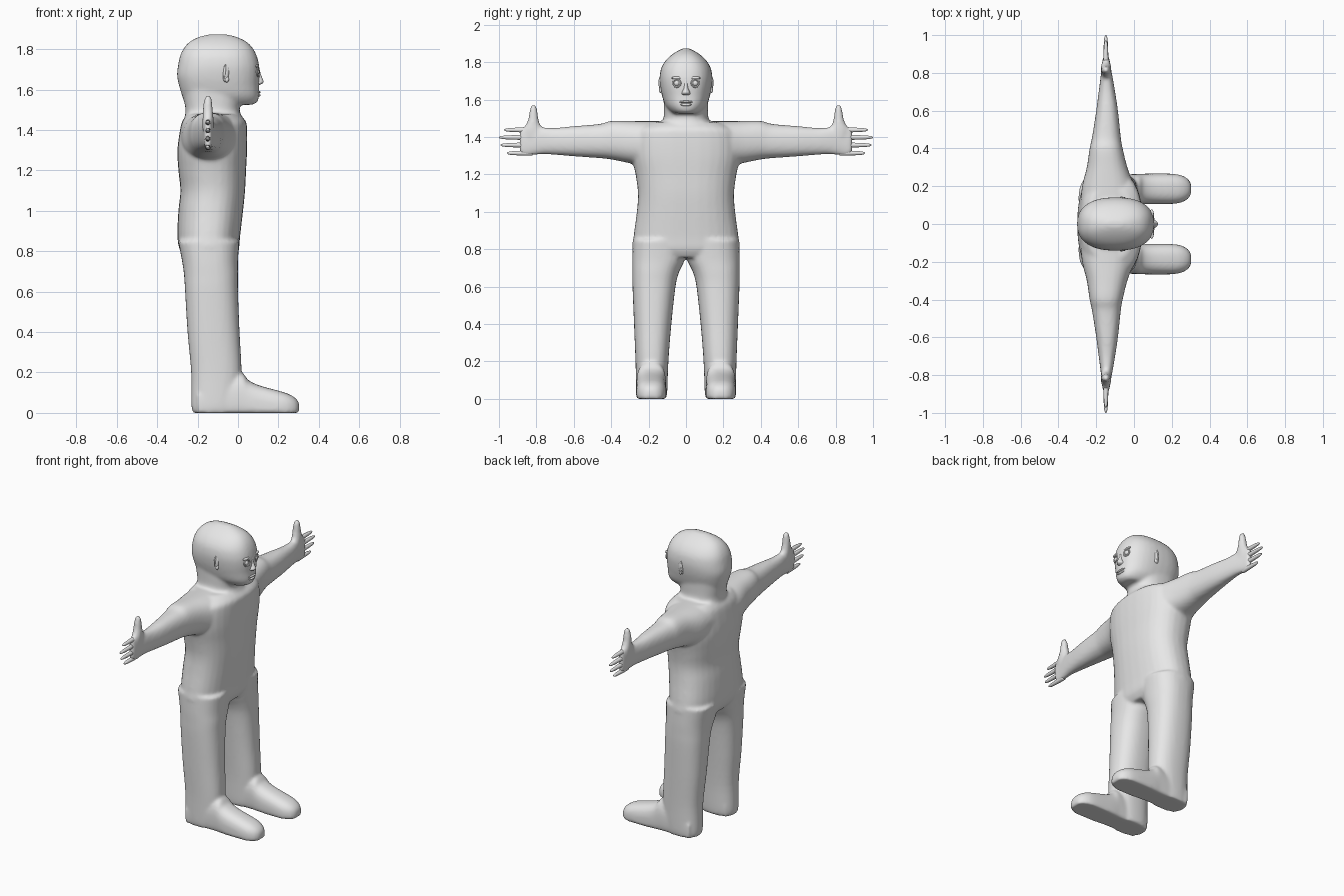
import bpy, bmesh, math
from mathutils import Matrix, Vector

grey = bpy.data.materials.new("plain grey")
grey.diffuse_color = (0.8, 0.8, 0.8, 1)


def dense(rings, steps=4):
    """Catmull-Rom interpolation between the given sections."""
    out = []
    for i in range(len(rings) - 1):
        p = [rings[max(0, min(len(rings) - 1, i + k))] for k in (-1, 0, 1, 2)]
        for s in range(steps):
            t = s / steps
            out.append([0.5 * (2 * b + (c - a) * t + (2 * a - 5 * b + 4 * c - d) * t * t
                               + (3 * b - a - 3 * c + d) * t ** 3) for a, b, c, d in zip(*p)])
    return out + [rings[-1]]


def loft(bm, rings, axis, mirror=False, exp=2.4, n=32):
    """Closed tube of superellipse sections: (position, u0, u1, v0, v1)."""
    for side in ((1, -1) if mirror else (1,)):
        loops = []
        for w, u0, u1, v0, v1 in dense(rings):
            loop = []
            for k in range(n):
                a = 2 * math.pi * k / n
                c, s = math.cos(a), math.sin(a)
                u = (u0 + u1) / 2 + (u1 - u0) / 2 * math.copysign(abs(c) ** (2 / exp), c)
                v = (v0 + v1) / 2 + (v1 - v0) / 2 * math.copysign(abs(s) ** (2 / exp), s)
                co = [u, v]
                co.insert(axis, w)
                loop.append(bm.verts.new((co[0], co[1] * side, max(co[2], 0))))
            loops.append(loop)
        for a, b in zip(loops, loops[1:]):
            for k in range(n):
                bm.faces.new((a[k], a[(k + 1) % n], b[(k + 1) % n], b[k]))
        bm.faces.new(loops[0])
        bm.faces.new(loops[-1])


def sym(rings):
    return [(z, x0, x1, -y, y) for z, x0, x1, y in rings]


def ball(bm, pos, size, tilt=0):
    m = Matrix.Translation(pos) @ Matrix.Rotation(tilt, 4, 'Y') @ Matrix.Diagonal((*size, 1))
    bmesh.ops.create_uvsphere(bm, u_segments=20, v_segments=12, radius=1, matrix=m)


def finish(bm, name):
    bmesh.ops.recalc_face_normals(bm, faces=bm.faces)
    for f in bm.faces:
        f.smooth = True
    me = bpy.data.meshes.new(name)
    bm.to_mesh(me)
    bm.free()
    me.materials.append(grey)
    ob = bpy.data.objects.new(name, me)
    bpy.context.collection.objects.link(ob)
    return ob


# Body: overlapping lofts fused into one skin
bm = bmesh.new()
# torso
loft(bm, sym([(.755, -.25, -.02, .18), (.80, -.285, .003, .28), (.87, -.30, .01, .28),
              (1.0, -.295, .025, .263), (1.1, -.285, .035, .257), (1.2, -.295, .04, .27),
              (1.3, -.30, .045, .29), (1.4, -.287, .045, .285), (1.445, -.275, .038, .26),
              (1.48, -.25, .0, .19)]), 2)
# neck
loft(bm, sym([(1.38, -.27, .03, .15), (1.45, -.265, .025, .135), (1.5, -.26, .008, .12),
              (1.55, -.268, .02, .118), (1.62, -.28, .03, .12)]), 2)
# head
loft(bm, sym([(1.525, -.24, .07, .07), (1.538, -.265, .095, .088), (1.57, -.277, .105, .112),
              (1.62, -.292, .104, .128), (1.67, -.302, .107, .138), (1.72, -.297, .105, .141),
              (1.77, -.286, .092, .132), (1.81, -.265, .07, .108), (1.84, -.235, .038, .076),
              (1.862, -.19, -.01, .042), (1.874, -.14, -.06, .015)]), 2)
# arms with palms
loft(bm, [(.1, -.285, .02, 1.24, 1.485), (.2, -.275, 0, 1.24, 1.485), (.3, -.25, -.035, 1.26, 1.486),
          (.4, -.235, -.06, 1.28, 1.486), (.46, -.222, -.07, 1.287, 1.47), (.6, -.2, -.085, 1.297, 1.458),
          (.7, -.187, -.1, 1.305, 1.449), (.77, -.178, -.112, 1.308, 1.452), (.84, -.17, -.125, 1.3, 1.455),
          (.875, -.166, -.13, 1.302, 1.452), (.89, -.158, -.138, 1.315, 1.44)], 1, True)
# thumbs
loft(bm, [(1.4, -.176, -.12, .75, .87), (1.44, -.176, -.12, .762, .872), (1.47, -.175, -.122, .781, .854),
          (1.5, -.174, -.124, .789, .843), (1.535, -.171, -.127, .794, .837), (1.56, -.165, -.132, .799, .832),
          (1.574, -.156, -.142, .808, .823)], 2, True, 2.1, 20)
# legs
loft(bm, [(0, -.222, 0, .107, .26), (.04, -.231, .01, .1, .266), (.2, -.232, .018, .094, .27),
          (.4, -.25, .008, .078, .278), (.6, -.262, 0, .056, .286), (.68, -.267, 0, .036, .287),
          (.75, -.277, 0, .004, .287), (.85, -.296, .006, -.01, .284)], 2, True)
# feet, cut flat at the sole
loft(bm, [(-.2, .115, .26, -.05, .14), (0, .108, .264, -.05, .2), (.05, .106, .266, -.05, .163),
          (.1, .105, .267, -.05, .138), (.2, .106, .266, -.05, .11), (.25, .114, .258, -.045, .094),
          (.285, .133, .239, -.035, .073), (.303, .16, .212, -.02, .05)], 0, True, 2.6)
body = finish(bm, "body")
mod = body.modifiers.new("fuse", 'REMESH')
mod.mode = 'VOXEL'
mod.voxel_size = 0.0095
mod.use_smooth_shade = True
mod = body.modifiers.new("blend", 'SMOOTH')
mod.factor = 0.5
mod.iterations = 7

# Fingers: tapered, slightly fanned
bm = bmesh.new()
for z, tip in ((1.438, .972), (1.398, 1.0), (1.357, .992), (1.314, .957)):
    rows = []
    for t, r in ((0, .014), (.3, .0135), (.6, .012), (.85, .0095), (.96, .006), (1, .002)):
        y = .82 + (tip - .82) * t
        rows.append((y, -.149 - r, -.149 + r, z - r, z + r))
    loft(bm, rows, 1, True, 2, 14)
finish(bm, "fingers")

# Nose
bm = bmesh.new()
loft(bm, sym([(1.624, .07, .108, .014), (1.63, .07, .121, .023), (1.64, .07, .127, .022),
              (1.655, .07, .121, .015), (1.68, .07, .112, .011), (1.71, .07, .105, .012)]), 2, False, 2, 20)
finish(bm, "nose")

# Eyes with lids
for name, parts in (("eyes", [((.096, 1.688), (.01, .016, .014))]),
                    ("brows", [((.094, 1.716), (.011, .03, .008))])):
    bm = bmesh.new()
    for (x, z), size in parts:
        for s in (1, -1):
            ball(bm, (x, s * .049, z), size)
    finish(bm, name)
bpy.ops.object.select_all(action='DESELECT')
for s in (1, -1):
    bpy.ops.mesh.primitive_torus_add(major_radius=.021, minor_radius=.004, major_segments=24,
                                     minor_segments=8, location=(.099, s * .049, 1.688),
                                     rotation=(0, math.pi / 2, s * .25))
    lid = bpy.context.object
    lid.name = "eyelid"
    lid.data.materials.append(grey)
    bpy.ops.object.shade_smooth()

# Mouth
bm = bmesh.new()
ball(bm, (.1, 0, 1.588), (.012, .036, .007))
ball(bm, (.099, 0, 1.573), (.013, .03, .008))
finish(bm, "lips")

# Ears: leaning shell with a rim
bm = bmesh.new()
for s in (1, -1):
    ball(bm, (-.06, s * .132, 1.682), (.016, .012, .044), .1)
    ball(bm, (-.066, s * .138, 1.69), (.007, .009, .036), .1)
    ball(bm, (-.055, s * .136, 1.65), (.01, .008, .014), .1)
finish(bm, "ears")
